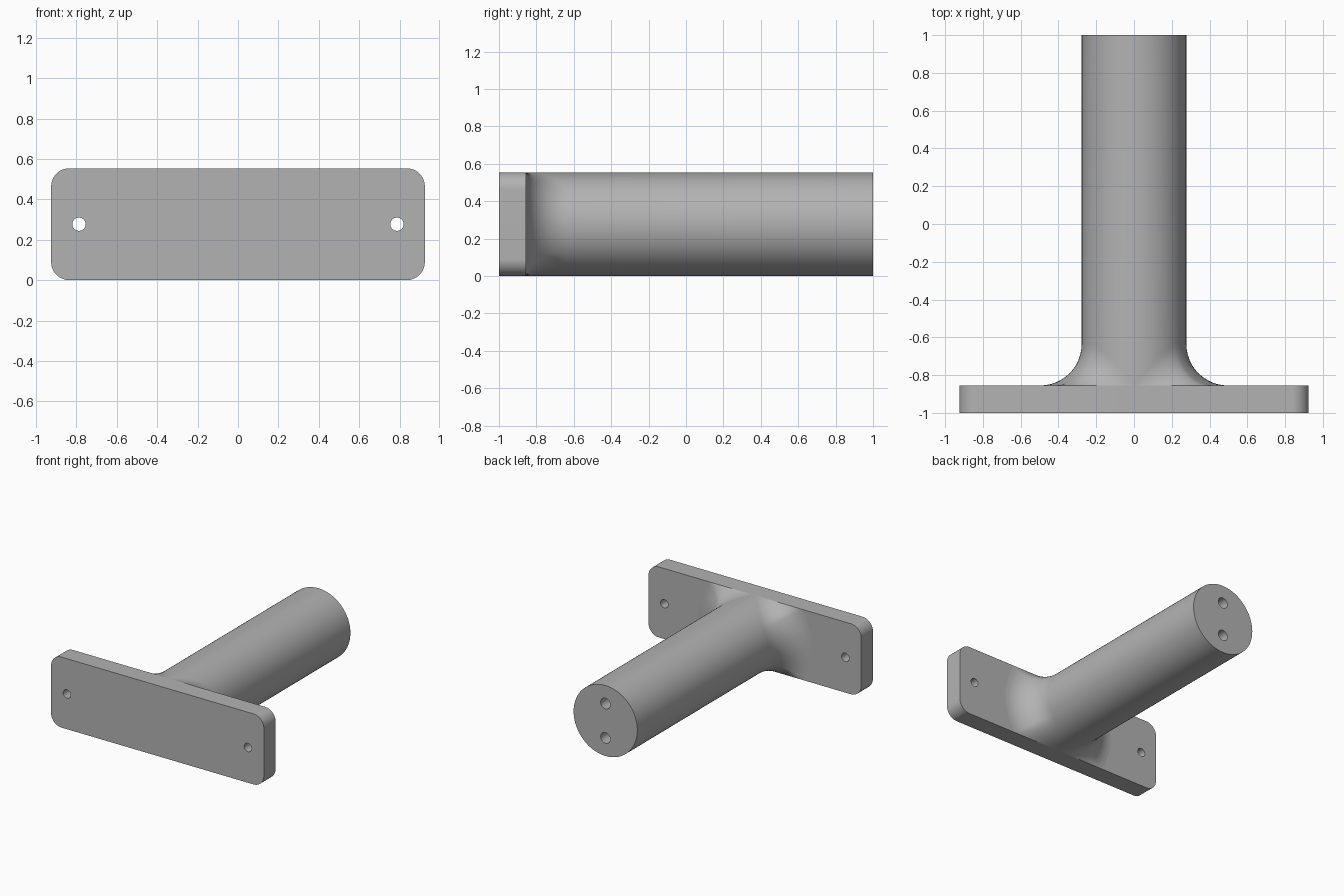
import bpy, bmesh
from math import sin, cos, pi, sqrt
from mathutils import Vector

default = bpy.data.objects.get("Cube")
if default:
    bpy.data.objects.remove(default, do_unlink=True)

R = 0.277            # stem radius, also half the plate height
FILLET = 0.22        # blend radius between stem and plate
HALF_W = 0.925       # half the plate width
FRONT, SEAT, END = -1.0, -0.855, 1.0
CORNER = 0.09

grey = bpy.data.materials.new("plain grey")
grey.use_nodes = True
colour = (0.45, 0.45, 0.45, 1)
grey.diffuse_color = colour
grey.node_tree.nodes["Principled BSDF"].inputs["Base Color"].default_value = colour


def make_object(name, bm):
    bmesh.ops.remove_doubles(bm, verts=bm.verts, dist=1e-5)
    bmesh.ops.recalc_face_normals(bm, faces=bm.faces)
    mesh = bpy.data.meshes.new(name)
    bm.to_mesh(mesh)
    bm.free()
    mesh.materials.append(grey)
    obj = bpy.data.objects.new(name, mesh)
    bpy.context.collection.objects.link(obj)
    return obj


def activate(obj):
    bpy.ops.object.select_all(action='DESELECT')
    obj.select_set(True)
    bpy.context.view_layer.objects.active = obj


def drill(obj, x, z, radius, y0, y1):
    """Cut a round hole running along y."""
    bpy.ops.mesh.primitive_cylinder_add(vertices=32, radius=radius, depth=y1 - y0,
                                        location=(x, (y0 + y1) / 2, z),
                                        rotation=(pi / 2, 0, 0))
    cutter = bpy.context.object
    cutter.name = "hole_cutter"
    cutter.hide_render = True
    cutter.data.materials.append(grey)
    mod = obj.modifiers.new("hole", 'BOOLEAN')
    mod.operation = 'DIFFERENCE'
    mod.solver = 'EXACT'
    mod.object = cutter
    activate(obj)
    bpy.ops.object.modifier_apply(modifier=mod.name)
    bpy.data.objects.remove(cutter, do_unlink=True)


def finish(obj):
    activate(obj)
    bpy.ops.object.shade_smooth_by_angle(angle=pi / 6)


# Mounting plate: rounded rectangle outline pushed back along y
bm = bmesh.new()
outline = []
for i, (sx, sz) in enumerate([(1, 1), (-1, 1), (-1, -1), (1, -1)]):
    for k in range(13):
        a = (i + k / 12) * pi / 2
        outline.append(bm.verts.new((sx * (HALF_W - CORNER) + CORNER * cos(a), FRONT,
                                     R + sz * (R - CORNER) + CORNER * sin(a))))
face = bm.faces.new(outline)
back = bmesh.ops.extrude_face_region(bm, geom=[face])["geom"]
bmesh.ops.translate(bm, vec=(0, SEAT - FRONT, 0),
                    verts=[v for v in back if isinstance(v, bmesh.types.BMVert)])
plate = make_object("mounting_plate", bm)
for side in (-1, 1):
    drill(plate, side * 0.787, R, 0.033, FRONT - 0.1, SEAT + 0.1)
finish(plate)


# Stem: the blend is a ball rolling round the stem, touching the plate's back
# face at the sides and its long edges near the top and bottom
def stem_profile(angle, steps=12):
    reach = R + FILLET
    cx, cz = reach * sin(angle), reach * cos(angle)
    over = max(0, abs(cz) - R)
    h = sqrt(max(0, FILLET ** 2 - over ** 2))
    centre = Vector((cx, h, cz))
    on_plate = Vector((cx, 0, max(-R, min(R, cz))))
    on_stem = Vector((R * sin(angle), h, R * cos(angle)))
    a, b = on_plate - centre, on_stem - centre
    sweep = a.angle(b)
    points = []
    for k in range(steps + 1):
        t = k / steps
        if sweep < 1e-3:
            arm = a.lerp(b, t)
        else:
            arm = (a * sin((1 - t) * sweep) + b * sin(t * sweep)) / sin(sweep)
        points.append(centre + arm)
    points.append(Vector((on_stem.x, END - SEAT, on_stem.z)))
    return [p + Vector((0, SEAT, R)) for p in points]


bm = bmesh.new()
COUNT = 128
rows = [[bm.verts.new(p) for p in stem_profile(2 * pi * i / COUNT)] for i in range(COUNT)]
for i, row in enumerate(rows):
    following = rows[(i + 1) % COUNT]
    for k in range(len(row) - 1):
        bm.faces.new((row[k], row[k + 1], following[k + 1], following[k]))
for end in (0, -1):
    bm.faces.new([row[end] for row in rows])
stem = make_object("round_stem", bm)
for side in (-1, 1):
    drill(stem, 0, R + side * 0.135, 0.042, END - 0.4, END + 0.1)
finish(stem)
